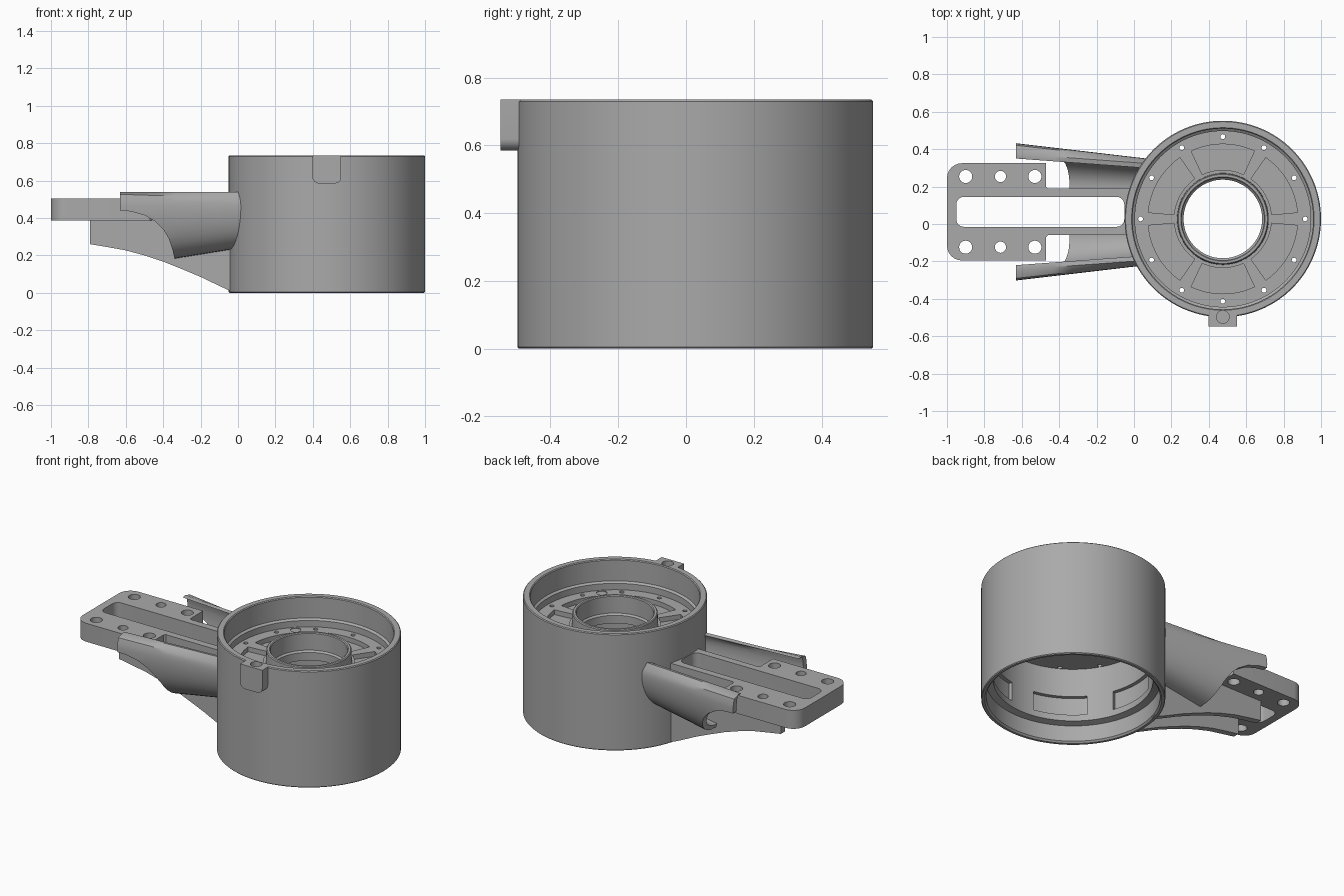
import bpy, bmesh, math
from mathutils import Vector

old = bpy.data.objects.get("Cube")
if old:
    bpy.data.objects.remove(old, do_unlink=True)

GREY = (0.40, 0.40, 0.40, 1)
mat = bpy.data.materials.new("machined grey")
mat.use_nodes = True
mat.diffuse_color = GREY
mat.node_tree.nodes["Principled BSDF"].inputs["Base Color"].default_value = GREY

CX, CY, R, H = 0.475, 0.027, 0.525, 0.735   # drum centre, radius, height
AY = 0.065                                  # arm centre line


def finish(name, bm):
    bmesh.ops.recalc_face_normals(bm, faces=bm.faces)
    me = bpy.data.meshes.new(name)
    bm.to_mesh(me)
    bm.free()
    ob = bpy.data.objects.new(name, me)
    bpy.context.scene.collection.objects.link(ob)
    me.materials.append(mat)
    return ob


def smooth(ob, angle=32):
    ob.data.polygons.foreach_set("use_smooth", [True] * len(ob.data.polygons))
    ob.data.set_sharp_from_angle(angle=math.radians(angle))


def loft(bm, rings, closed=False):
    """Skin equal-length point rings, capped unless closed."""
    vs = [[bm.verts.new(p) for p in r] for r in rings]
    pairs = list(zip(vs, vs[1:])) + ([(vs[-1], vs[0])] if closed else [])
    for a, b in pairs:
        for i in range(len(a)):
            j = (i + 1) % len(a)
            bm.faces.new((a[i], a[j], b[j], b[i]))
    if not closed:
        bm.faces.new(vs[0])
        bm.faces.new(vs[-1])


def flat(bm, pts, z0, z1):
    loft(bm, [[(x, y, z) for x, y in pts] for z in (z0, z1)])


def side(bm, pts, y0, y1):
    loft(bm, [[(x, y, z) for x, z in pts] for y in (y0, y1)])


def circle(x, y, r, n=24):
    return [(x + r * math.cos(math.tau * i / n), y + r * math.sin(math.tau * i / n)) for i in range(n)]


def arc(r, mid, half, n=12):
    return [(CX + r * math.cos(a), CY + r * math.sin(a))
            for a in (math.radians(mid - half + 2 * half * i / n) for i in range(n + 1))]


def sector(mid, half, r0, r1):
    return arc(r0, mid, half) + arc(r1, mid, half)[::-1]


def rounded(x0, x1, y0, y1, r, n=6):
    out = []
    for k, (x, y) in enumerate([(x1 - r, y1 - r), (x0 + r, y1 - r), (x0 + r, y0 + r), (x1 - r, y0 + r)]):
        for i in range(n + 1):
            a = math.pi / 2 * (k + i / n)
            out.append((x + r * math.cos(a), y + r * math.sin(a)))
    return out


def cut(ob, bm):
    """Subtract a temporary cutter and keep the result."""
    tool = finish("cutter", bm)
    mod = ob.modifiers.new("cut", "BOOLEAN")
    mod.operation, mod.solver, mod.object = "DIFFERENCE", "EXACT", tool
    dg = bpy.context.evaluated_depsgraph_get()
    dg.update()
    me = bpy.data.meshes.new_from_object(ob.evaluated_get(dg))
    ob.modifiers.clear()
    ob.data = me
    bpy.data.objects.remove(tool, do_unlink=True)


# Drum: turned wall, recessed floor and raised bearing hub
profile = [(R, 0.005), (R, H - 0.005), (R - 0.005, H), (0.488, H), (0.483, H - 0.005), (0.483, 0.6),
           (0.47, 0.59), (0.47, 0.55), (0.245, 0.55), (0.243, 0.625), (0.238, 0.63), (0.225, 0.63),
           (0.22, 0.625), (0.22, 0.52), (0.21, 0.51), (0.21, 0.46), (0.455, 0.46), (0.455, 0.12),
           (0.495, 0.11), (0.495, 0.01), (0.505, 0), (R - 0.005, 0)]
bm = bmesh.new()
N = 128
loft(bm, [[(CX + r * math.cos(math.tau * i / N), CY + r * math.sin(math.tau * i / N), z)
           for r, z in profile] for i in range(N)], closed=True)
drum = finish("drum", bm)

# Floor pockets, wall recesses, screw holes and shallow round seats
bm = bmesh.new()
for k in range(6):
    flat(bm, sector(30 + 60 * k, 25, 0.262, 0.40), 0.52, 0.58)
    flat(bm, sector(60 * k, 20, 0.43, 0.478), 0.16, 0.28)
for k in range(12):
    x, y = arc(0.44, 30 * k, 0, 1)[0]
    flat(bm, circle(x, y, 0.013, 12), 0.44, 0.56)
for k in range(4):
    x, y = arc(0.437, 45 + 90 * k, 0, 1)[0]
    flat(bm, circle(x, y, 0.03), 0.545, 0.57)
cut(drum, bm)
smooth(drum)

# Front lug with a vertical socket
bm = bmesh.new()
outline = [p for p in rounded(CX - 0.077, CX + 0.077, 0.585, 0.9, 0.035) if p[1] < 0.7]
outline = [(CX - 0.077, H)] + outline + [(CX + 0.077, H)]
side(bm, outline, -0.547, CY - 0.49)
lug = finish("front_lug", bm)
bm = bmesh.new()
flat(bm, circle(CX, -0.497, 0.034), 0.69, 0.8)
cut(lug, bm)
smooth(lug)
bm = bmesh.new()
flat(bm, circle(CX, -0.497, 0.034), 0.69, 0.8)
cut(drum, bm)
smooth(drum)

# Mounting plate with two rails reaching the drum
corner = [p for p in rounded(-1, 0, AY - 0.26, AY + 0.26, 0.08) if p[0] < -0.5]
bm = bmesh.new()
flat(bm, [(0.03, AY + 0.125), (-0.46, AY + 0.125), (-0.47, AY + 0.135), (-0.47, AY + 0.26)] + corner
     + [(-0.47, AY - 0.26), (-0.47, AY - 0.135), (-0.46, AY - 0.125), (0.03, AY - 0.125)], 0.387, 0.503)
plate = finish("mounting_plate", bm)
bm = bmesh.new()
flat(bm, rounded(-0.95, -0.052, AY - 0.08, AY + 0.08, 0.04), 0.3, 0.6)
for s in (-1, 1):
    for x, r in ((-0.9, 0.035), (-0.714, 0.03), (-0.53, 0.035)):
        flat(bm, circle(x, AY + s * 0.189, r), 0.3, 0.6)
cut(plate, bm)
bm = bmesh.new()
flat(bm, circle(CX, CY, 0.50, 96), 0.3, 0.6)
cut(plate, bm)
smooth(plate)

# Bowed side wings and lower webs, one pair on each side of the arm
lower_edge = [(-0.79, 0.26), (-0.7, 0.245), (-0.6, 0.227), (-0.5, 0.2), (-0.4, 0.167), (-0.3, 0.127),
              (-0.2, 0.085), (-0.1, 0.037), (-0.05, 0.014), (0, 0)]
undercut = [(-0.8, 0.44), (-0.63, 0.44), (-0.57, 0.435), (-0.5, 0.415), (-0.44, 0.38), (-0.4, 0.34),
            (-0.37, 0.29), (-0.35, 0.23), (-0.338, 0.18), (-0.338, 0), (-0.8, 0)]


def wing_section(x, s):
    t = (x + 0.63) / 0.68
    ridge, outer = 0.31 - 0.05 * t, 0.367 - 0.08 * t
    base = 0.135 + 0.11 * t
    skin = [Vector((ridge, 0.54))]
    for i in range(13):                      # rounded shoulder into the belly
        a = math.radians(20 - 110 * i / 12)
        skin.append(Vector((0.1 + (outer - 0.1) * math.cos(a) ** 0.7 if a > -1.57 else 0.1,
                            0.46 + (0.46 - base) * math.sin(a) * (0.6 if a > 0 else 1))))
    inner = [Vector((max(0.1, p.x - 0.035), p.y + 0.03 * (1 - p.x / outer) + 0.006)) for p in skin[1:]]
    inner = [Vector((ridge - 0.025, 0.535))] + inner
    return [(x, AY + s * p.x, p.y) for p in skin + inner[::-1]]


for s, label in ((1, "back"), (-1, "front")):
    bm = bmesh.new()
    loft(bm, [wing_section(-0.63 + 0.1 * i, s) for i in range(8)])
    wing = finish(label + "_wing", bm)
    bm = bmesh.new()
    side(bm, undercut, -0.7, 0.8)
    cut(wing, bm)
    bm = bmesh.new()
    flat(bm, circle(CX, CY, 0.50, 96), -0.1, 0.8)
    cut(wing, bm)
    smooth(wing, 40)

    bm = bmesh.new()
    side(bm, lower_edge + [(0, 0.39), (-0.79, 0.39)], AY + s * 0.08, AY + s * 0.12)
    web = finish(label + "_web", bm)
    bm = bmesh.new()
    flat(bm, circle(CX, CY, 0.50, 96), -0.1, 0.8)
    cut(web, bm)
    smooth(web)
